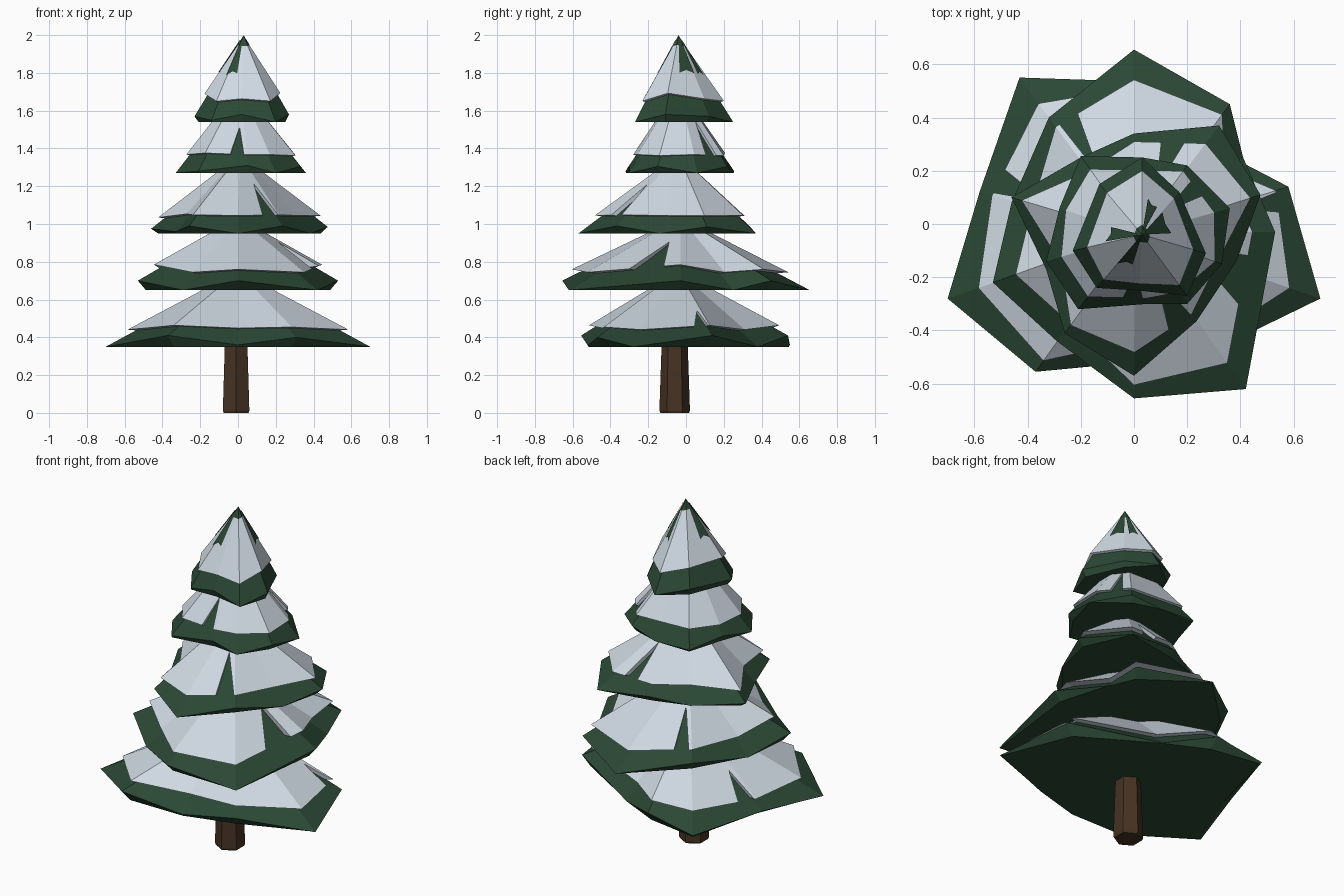
import bpy, bmesh, math
from mathutils import Vector

if "Cube" in bpy.data.objects:
    bpy.data.objects.remove(bpy.data.objects["Cube"])


def material(name, rgb):
    m = bpy.data.materials.new(name)
    m.diffuse_color = (*rgb, 1)
    m.use_nodes = True
    m.node_tree.nodes["Principled BSDF"].inputs["Base Color"].default_value = m.diffuse_color
    return m


GREEN = material("pine_green", (0.024, 0.064, 0.035))
SNOW = material("snow_white", (0.62, 0.69, 0.76))
BARK = material("bark_brown", (0.062, 0.033, 0.017))


def make_object(name, bm, mat):
    bmesh.ops.remove_doubles(bm, verts=bm.verts, dist=0.0005)
    bmesh.ops.recalc_face_normals(bm, faces=bm.faces)
    me = bpy.data.meshes.new(name)
    bm.to_mesh(me)
    bm.free()
    me.materials.append(mat)
    ob = bpy.data.objects.new(name, me)
    bpy.context.collection.objects.link(ob)
    return ob


def fan_solid(name, apex, upper, lower, base, mat):
    """Faceted cone from apex to upper ring, skirt to lower ring, closed to base point."""
    bm = bmesh.new()
    a, b = bm.verts.new(apex), bm.verts.new(base)
    up = [bm.verts.new(p) for p in upper]
    lo = [bm.verts.new(p) for p in lower]
    n = len(up)
    for i in range(n):
        j = (i + 1) % n
        bm.faces.new((a, up[i], up[j]))
        bm.faces.new((up[i], lo[i], lo[j], up[j]))
        bm.faces.new((b, lo[j], lo[i]))
    return make_object(name, bm, mat)


def branch_tier(number, apex, low, rim, lift, tip_lift, notches, tuck=0.88):
    """rim: (x, y, rise above low, optional snow reach);
    notches: edge -> (start, tip, end, tip distance from axis)."""
    apex = Vector(apex)
    axis = Vector((apex.x, apex.y, low))
    top, bottom, ring = [], [], []
    for x, y, r, *reach in rim:
        p, flat = Vector((x, y, low + r)), Vector((x, y, low))
        s = reach[0] if reach else (0.92 if r > 0.02 else 0.835)
        top.append(p)
        bottom.append(axis + (flat - axis) * (0.92 if r > 0.02 else 0.99))
        ring.append(apex + (p - apex) * s + Vector((0, 0, lift)))
    fan_solid(f"branches_{number}", apex, top, bottom, axis, GREEN)

    # snow sheet with a thin overhanging edge and wedge notches
    peak = apex + Vector((0, 0, tip_lift))
    edge = []
    for i, p in enumerate(ring):
        edge.append(p)
        if i in notches:
            q = ring[(i + 1) % len(ring)]
            start, tip, end, depth = notches[i]
            edge += [p.lerp(q, start), peak.lerp(p.lerp(q, tip), depth), p.lerp(q, end)]
    under = [Vector((apex.x + (p.x - apex.x) * tuck, apex.y + (p.y - apex.y) * tuck,
                     p.z - 0.006)) for p in edge]
    fan_solid(f"snow_{number}", peak, edge, under, apex - Vector((0, 0, 0.06)), SNOW)
    return apex, top


# trunk: tapered hexagonal post
bm = bmesh.new()
rings = []
for z, r in ((0, 0.076), (0.012, 0.081), (0.45, 0.066)):
    rings.append([bm.verts.new((-0.01 + r * math.sin(k * math.pi / 3),
                                -0.06 + r * math.cos(k * math.pi / 3), z)) for k in range(6)])
for a, b in zip(rings, rings[1:]):
    for k in range(6):
        bm.faces.new((a[k], a[(k + 1) % 6], b[(k + 1) % 6], b[k]))
bm.faces.new(rings[0])
bm.faces.new(rings[-1])
make_object("trunk", bm, BARK)

# branch tiers from the bottom up
branch_tier(1, (0, -0.04, 0.73), 0.35,
            [(0.70, -0.28, 0), (0.58, 0.14, 0.06), (0.12, 0.38, 0), (-0.13, 0.54, 0.06),
             (-0.43, 0.55, 0.01), (-0.58, 0.12, 0.03), (-0.70, -0.28, 0),
             (-0.37, -0.555, 0.06), (0, -0.52, 0.01), (0.31, -0.47, 0.05)],
            0.028, 0.02, {0: (0.78, 0.92, 0.98, 0.72), 4: (0.72, 0.88, 0.97, 0.66)})
branch_tier(2, (0, -0.03, 1.01), 0.65,
            [(0.53, -0.03, 0.05, 0.84), (0.41, 0.25, 0), (0.36, 0.45, 0.05), (0, 0.655, 0),
             (-0.32, 0.40, 0.05), (-0.46, 0.08, 0), (-0.53, -0.22, 0.05, 0.84),
             (-0.29, -0.44, 0), (0, -0.655, 0.05), (0.42, -0.62, 0)],
            0.035, 0.025, {9: (0.45, 0.76, 0.82, 0.5), 3: (0.72, 0.86, 0.95, 0.5)})
branch_tier(3, (0.01, -0.04, 1.345), 0.95,
            [(0.475, 0.11, 0.035), (0.32, 0.37, 0), (0, 0.34, 0.035), (-0.20, 0.25, 0),
             (-0.46, 0.10, 0.025), (-0.33, -0.17, 0.01), (-0.26, -0.41, 0.04),
             (0, -0.57, 0), (0.235, -0.365, 0.04), (0.385, -0.14, 0)],
            0.03, 0.022, {7: (0.6, 0.75, 0.98, 0.48), 1: (0.3, 0.42, 0.62, 0.5)})
branch_tier(4, (0.01, -0.04, 1.71), 1.27,
            [(0.36, 0.06, 0), (0.20, 0.22, 0.035), (0.03, 0.25, 0), (-0.20, 0.255, 0.01),
             (-0.28, 0.06, 0.04), (-0.33, -0.14, 0), (-0.21, -0.32, 0.01),
             (0.05, -0.30, 0.04), (0.20, -0.30, 0), (0.33, -0.15, 0.035)],
            0.025, 0.02, {6: (0.6, 0.82, 0.93, 0.6), 0: (0.4, 0.6, 0.75, 0.5)})
apex, rim = branch_tier(5, (0.03, -0.04, 2.0), 1.54,
                        [(0.27, -0.11, 0.04, 0.81), (0.17, 0.12, 0.03, 0.86),
                         (0.03, 0.25, 0, 0.83), (-0.13, 0.15, 0.04, 0.83),
                         (-0.23, -0.10, 0.03, 0.80), (-0.14, -0.24, 0.01, 0.85),
                         (0.02, -0.25, 0.04, 0.88), (0.20, -0.27, 0, 0.83)],
                        0.033, -0.006, {}, 0.92)

# bare green streaks running down from the tip
for k, (i, a, b) in enumerate(((0, 0.35, 0.98), (1, 0.25, 0.7), (3, 0.55, 0.95), (5, 0.0, 0.66))):
    p, q = rim[i], rim[i + 1]
    bm = bmesh.new()
    pts = [(0.08, a), (0.54, a), (0.50, (a + b) / 2), (0.54, b), (0.08, b)]
    vs = []
    for s, f in pts:
        v = apex.lerp(p.lerp(q, f), s)
        vs.append(bm.verts.new(v + Vector((0, 0, 0.004 + 0.049 * s))))
    bm.faces.new(vs)
    bm.normal_update()
    if bm.faces[:][0].normal.z < 0:
        bmesh.ops.reverse_faces(bm, faces=bm.faces[:])
    make_object(f"tip_streak_{k + 1}", bm, GREEN)
